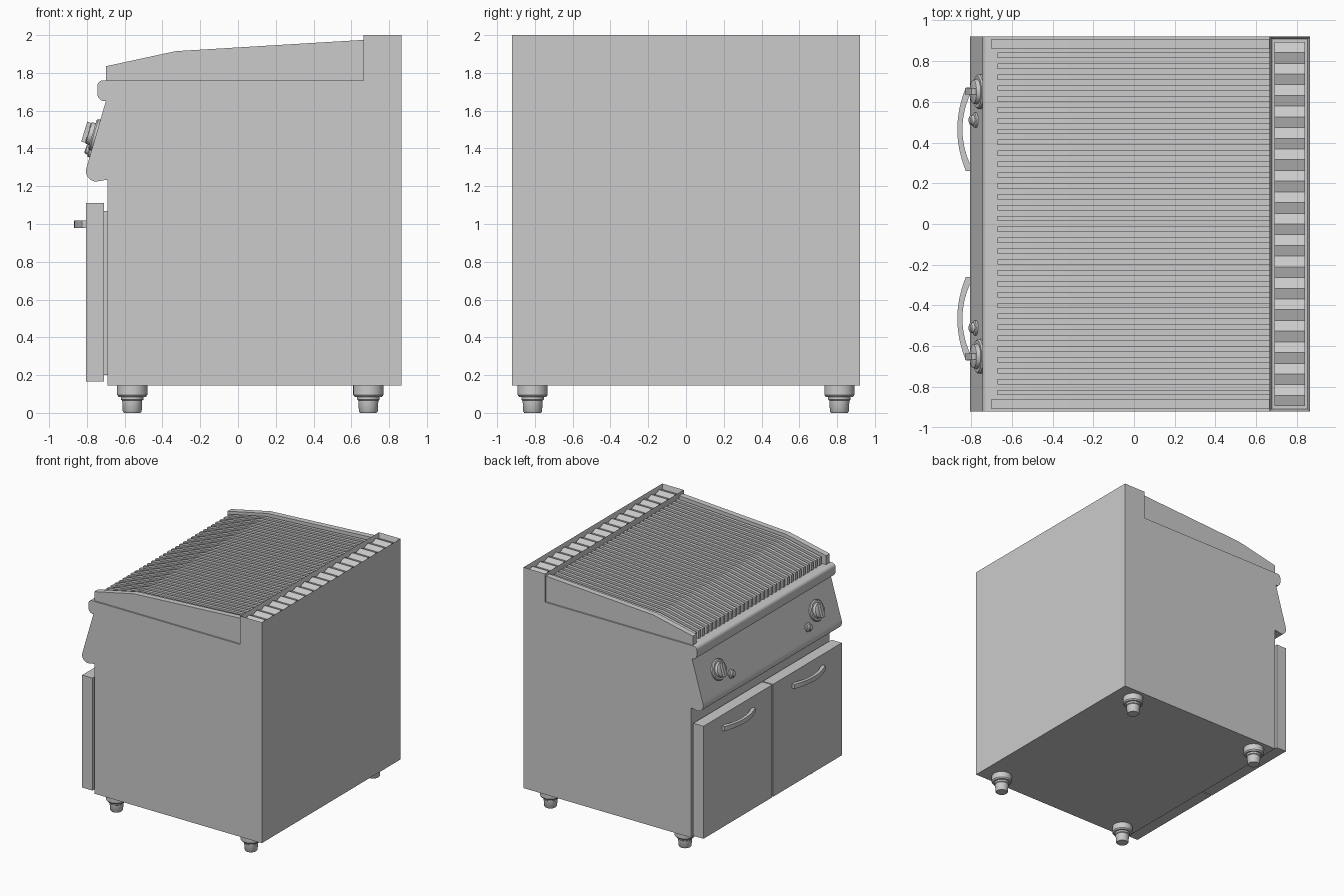
import bpy, bmesh, math
from mathutils import Vector, Matrix

if "Cube" in bpy.data.objects:
    bpy.data.objects.remove(bpy.data.objects["Cube"])


def finish(name, bm, smooth=False):
    bmesh.ops.recalc_face_normals(bm, faces=bm.faces)
    me = bpy.data.meshes.new(name)
    bm.to_mesh(me)
    bm.free()
    ob = bpy.data.objects.new(name, me)
    bpy.context.collection.objects.link(ob)
    if smooth:
        bpy.ops.object.select_all(action='DESELECT')
        bpy.context.view_layer.objects.active = ob
        ob.select_set(True)
        bpy.ops.object.shade_smooth_by_angle(angle=math.radians(35))
    return ob


def add_prism(bm, pts, offset):
    f = bm.faces.new([bm.verts.new(p) for p in pts])
    r = bmesh.ops.extrude_face_region(bm, geom=[f])
    bmesh.ops.translate(bm, vec=offset, verts=[v for v in r['geom'] if isinstance(v, bmesh.types.BMVert)])


def side_prism(name, xz, y0, y1, smooth=False):
    bm = bmesh.new()
    add_prism(bm, [(x, y0, z) for x, z in xz], (0, y1 - y0, 0))
    return finish(name, bm, smooth)


def box(name, x0, x1, y0, y1, z0, z1):
    return side_prism(name, [(x0, z0), (x1, z0), (x1, z1), (x0, z1)], y0, y1)


def arc(cx, cz, r, a0, a1, n=6):
    return [(cx + r * math.cos(math.radians(a0 + (a1 - a0) * i / n)),
             cz + r * math.sin(math.radians(a0 + (a1 - a0) * i / n))) for i in range(n + 1)]


def add_lathe(bm, profile, matrix, n=32):
    rings = [[bm.verts.new(matrix @ Vector((r * math.cos(2 * math.pi * i / n), r * math.sin(2 * math.pi * i / n), z)))
              for i in range(n)] for r, z in profile]
    for a, b in zip(rings, rings[1:]):
        for i in range(n):
            j = (i + 1) % n
            bm.faces.new((a[i], a[j], b[j], b[i]))
    bm.faces.new(rings[0])
    bm.faces.new(rings[-1])


# Cabinet and top deck with rounded front lip
box("cabinet", -0.69, 0.865, -0.92, 0.92, 0.145, 1.65)
side_prism("top_deck", [(0.865, 1.65), (0.865, 1.76)] + arc(-0.715, 1.73, 0.03, 90, 180)
           + arc(-0.705, 1.69, 0.04, 180, 270), -0.92, 0.92, True)

# Sloping control panel with rounded lower edge
side_prism("control_panel", [(-0.68, 1.65), (-0.70, 1.65), (-0.797, 1.315)]
           + arc(-0.75, 1.28, 0.055, 165, 270, 10) + [(-0.69, 1.235), (-0.68, 1.235)], -0.92, 0.92, True)

# Rear flue housing with recessed top
bm = bmesh.new()
add_prism(bm, [(0.665, -0.92, 1.76), (0.865, -0.92, 1.76), (0.865, 0.92, 1.76), (0.665, 0.92, 1.76)], (0, 0, 0.24))
bmesh.ops.recalc_face_normals(bm, faces=bm.faces)
top = max(bm.faces, key=lambda f: f.calc_center_median().z)
bmesh.ops.inset_region(bm, faces=[top], thickness=0.017)
bmesh.ops.translate(bm, vec=(0, 0, -0.05), verts=top.verts)
finish("flue_housing", bm)

# Zigzag vent louvres
n = 17
step = 1.79 / n
zig = [(0.69, -0.895 + step * i / 2, 1.985 if i % 2 else 1.965) for i in range(2 * n + 1)]
bm = bmesh.new()
add_prism(bm, [(0.69, -0.895, 1.952)] + zig + [(0.69, 0.895, 1.952)], (0.15, 0, 0))
finish("vent_louvres", bm)

# Side guards
guard = [(-0.70, 1.755), (-0.70, 1.835), (-0.33, 1.915), (0.67, 1.975), (0.67, 1.755)]
for s, label in ((1, "left"), (-1, "right")):
    side_prism(label + "_guard", guard, s * 0.86, s * 0.908)

# Grill bars
bm = bmesh.new()
for i in range(32):
    y = -0.841 + i * 1.656 / 31
    prof = [(-0.67, 1.755), (-0.67, 1.825), (-0.33, 1.898), (0.67, 1.955), (0.67, 1.755)]
    add_prism(bm, [(x, y, z) for x, z in prof], (0, 0.0265, 0))
finish("grill_bars", bm)

# Doors, handles and knobs, mirrored left and right
normal = Vector((-0.957, 0, 0.29)).normalized()
frame = Matrix((Vector((0, 1, 0)).cross(normal), Vector((0, 1, 0)), normal)).transposed().to_4x4()
for s, label in ((1, "left"), (-1, "right")):
    box(label + "_door_liner", -0.715, -0.685, s * 0.03, s * 0.89, 0.2, 1.07)
    box(label + "_door", -0.805, -0.71, s * 0.005, s * 0.918, 0.165, 1.11)

    # Bowed handle with two end posts
    bm = bmesh.new()
    ts = [-1 + i / 8 for i in range(17)]
    outer = [(-0.868 + 0.042 * t * t, s * (0.465 + 0.205 * t), 0.98) for t in ts]
    inner = [(-0.843 + 0.035 * t * t, s * (0.465 + 0.165 * t), 0.98) for t in ts]
    posts_a = [(-0.80, outer[0][1], 0.98), (-0.80, inner[0][1], 0.98)]
    posts_b = [(-0.80, inner[-1][1], 0.98), (-0.80, outer[-1][1], 0.98)]
    add_prism(bm, outer[::-1] + posts_a + inner + posts_b, (0, 0, 0.038))
    finish(label + "_handle", bm, True)

    # Large burner knob with grip bar
    bm = bmesh.new()
    m = Matrix.Translation((-0.752, s * 0.65, 1.47)) @ frame
    add_lathe(bm, [(0.085, -0.01), (0.085, 0.012), (0.078, 0.02), (0.062, 0.02), (0.058, 0.04), (0.052, 0.043)], m)
    add_prism(bm, [m @ Vector(p) for p in ((-0.055, -0.015, 0.03), (0.055, -0.015, 0.03),
                                           (0.055, 0.015, 0.03), (-0.055, 0.015, 0.03))], normal * 0.035)
    finish(label + "_burner_knob", bm, True)

    # Small ignition button
    bm = bmesh.new()
    m = Matrix.Translation((-0.776, s * 0.51, 1.388)) @ frame
    add_lathe(bm, [(0.037, -0.01), (0.037, 0.01), (0.026, 0.014), (0.024, 0.028), (0.018, 0.033)], m, 24)
    finish(label + "_ignition_button", bm, True)

# Stepped feet
foot = [(0.08, 0.15), (0.08, 0.095), (0.072, 0.085), (0.059, 0.085), (0.059, 0.07),
        (0.053, 0.065), (0.05, 0.008), (0.044, 0)]
for x, label in ((-0.56, "front"), (0.69, "rear")):
    for y, side in ((0.812, "left"), (-0.812, "right")):
        bm = bmesh.new()
        add_lathe(bm, foot, Matrix.Translation((x, y, 0)))
        finish(label + "_" + side + "_foot", bm, True)
